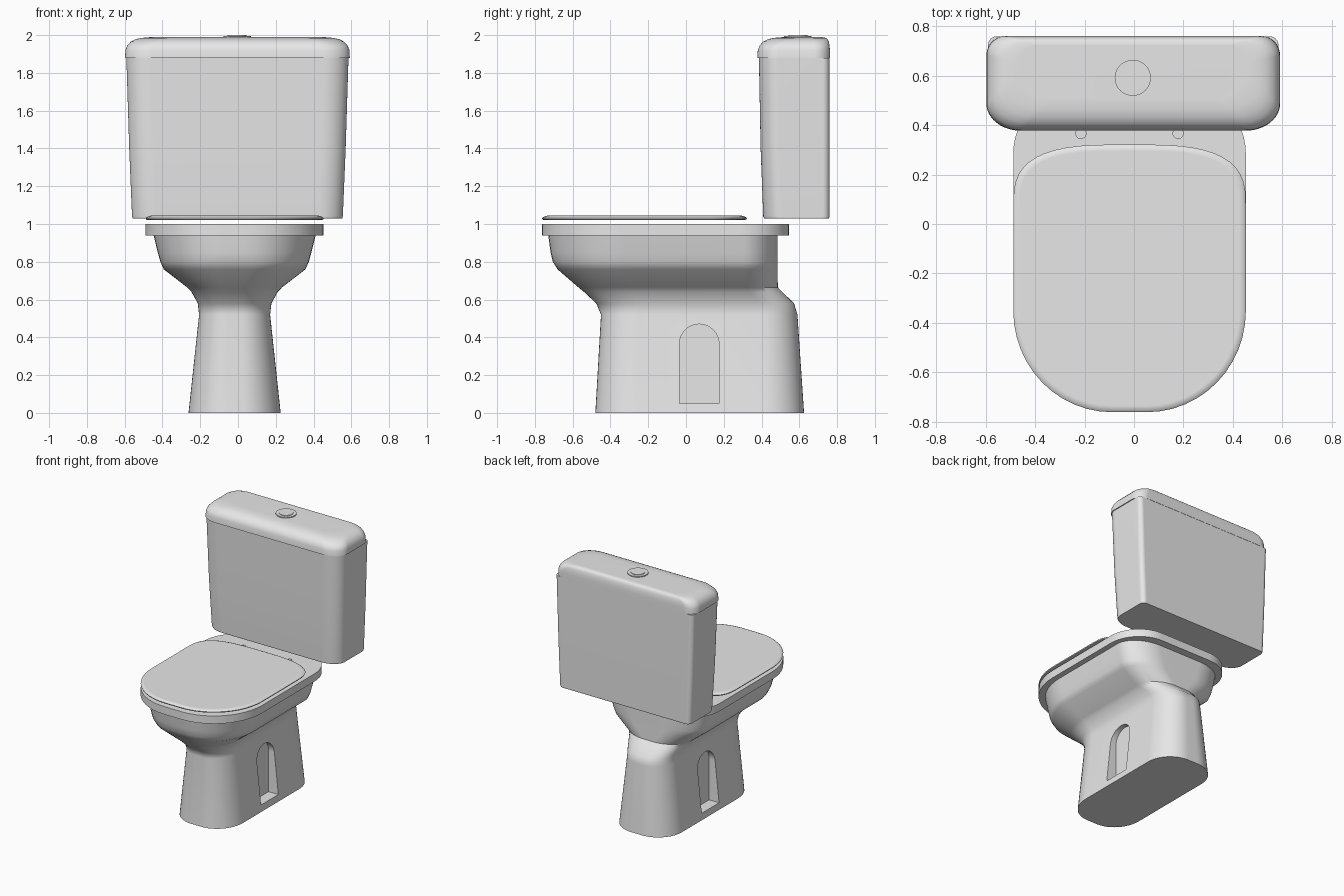
import bpy, bmesh
from math import sin, cos, pi, radians
from mathutils import Vector

cube = bpy.data.objects.get("Cube")
if cube:
    bpy.data.objects.remove(cube, do_unlink=True)

ceramic = bpy.data.materials.new("grey ceramic")
ceramic.use_nodes = True
GREY = (0.8, 0.8, 0.8, 1)
ceramic.diffuse_color = GREY
ceramic.node_tree.nodes["Principled BSDF"].inputs["Base Color"].default_value = GREY


def outline(cx, half, y0, y1, front, back, power=2, steps=12):
    """Rounded rectangle with elliptical corners, sized apart at front and back."""
    points = []
    for quarter in range(4):
        rx, ry = back if quarter < 2 else front
        for i in range(steps + 1):
            a = (quarter + i / steps) * pi / 2
            c, s = cos(a), sin(a)
            p = 2 / power if quarter < 2 else 1
            ox = abs(c) ** p * rx + half - rx
            oy = abs(s) ** p * ry
            side = 1 if quarter in (0, 3) else -1
            y = y1 - ry + oy if quarter < 2 else y0 + ry - oy
            points.append((cx + side * ox, y))
    return points


def make_object(name, bm):
    bmesh.ops.remove_doubles(bm, verts=bm.verts, dist=0.0005)
    bmesh.ops.recalc_face_normals(bm, faces=bm.faces)
    mesh = bpy.data.meshes.new(name)
    bm.to_mesh(mesh)
    bm.free()
    mesh.materials.append(ceramic)
    obj = bpy.data.objects.new(name, mesh)
    bpy.context.collection.objects.link(obj)
    return obj


def loft(name, cx, sections, power=2):
    """Skin a stack of outlines: (z, half width, y front, y back, corners)."""
    bm = bmesh.new()
    rings = []
    for z, *shape in sections:
        rings.append([bm.verts.new((x, y, z)) for x, y in outline(cx, *shape, power)])
    n = len(rings[0])
    for low, high in zip(rings, rings[1:]):
        for i in range(n):
            j = (i + 1) % n
            bm.faces.new((low[i], low[j], high[j], high[i]))
    bm.faces.new(rings[0][::-1])
    bm.faces.new(rings[-1])
    return make_object(name, bm)


def prism(name, points, direction):
    bm = bmesh.new()
    face = bm.faces.new([bm.verts.new(p) for p in points])
    new = bmesh.ops.extrude_face_region(bm, geom=[face])["geom"]
    bmesh.ops.translate(bm, vec=Vector(direction),
                        verts=[v for v in new if isinstance(v, bmesh.types.BMVert)])
    return make_object(name, bm)


def activate(obj):
    bpy.ops.object.select_all(action="DESELECT")
    obj.select_set(True)
    bpy.context.view_layer.objects.active = obj


def cut(obj, cutter):
    cutter.hide_render = True
    mod = obj.modifiers.new("cut", "BOOLEAN")
    mod.operation = "DIFFERENCE"
    mod.solver = "EXACT"
    mod.object = cutter
    activate(obj)
    bpy.ops.object.modifier_apply(modifier=mod.name)
    bpy.data.objects.remove(cutter, do_unlink=True)


def circle(x, y, z, r, n=20):
    return [(x + r * cos(i * 2 * pi / n), y + r * sin(i * 2 * pi / n), z) for i in range(n)]


BOWL_X = -0.018
TANK_X = -0.003

# Pedestal and bowl in one skin
bowl = loft("bowl_and_pedestal", BOWL_X, [
    (0.00, 0.244, -0.48, 0.625, (0.20, 0.22), (0.20, 0.20)),
    (0.52, 0.188, -0.45, 0.59, (0.15, 0.20), (0.16, 0.18)),
    (0.58, 0.195, -0.475, 0.572, (0.16, 0.22), (0.16, 0.18)),
    (0.64, 0.228, -0.54, 0.51, (0.19, 0.26), (0.19, 0.17)),
    (0.665, 0.252, -0.57, 0.486, (0.21, 0.28), (0.21, 0.17)),
    (0.76, 0.375, -0.68, 0.485, (0.32, 0.36), (0.25, 0.18)),
    (0.80, 0.393, -0.705, 0.485, (0.34, 0.38), (0.25, 0.18)),
    (0.85, 0.407, -0.717, 0.485, (0.36, 0.39), (0.25, 0.18)),
    (0.945, 0.43, -0.73, 0.485, (0.38, 0.40), (0.25, 0.18)),
])

# Arched niche on both sides of the pedestal
for side in (-1, 1):
    x = BOWL_X + side * 0.155
    arch = [(x, 0.07 + 0.105 * cos(i * pi / 16), 0.365 + 0.105 * sin(i * pi / 16))
            for i in range(17)]
    arch += [(x, -0.035, 0.05), (x, 0.175, 0.05)]
    cut(bowl, prism("niche_cutter", arch, (side * 0.3, 0, 0)))

# Flat rim with two hinge holes
rim_ends = ((0.40, 0.41), (0.25, 0.26))
rim = loft("rim", BOWL_X, [(z, 0.471, -0.762, 0.545, *rim_ends) for z in (0.94, 1.0)])
for side in (-1, 1):
    cut(rim, prism("hinge_hole_cutter", circle(BOWL_X + side * 0.197, 0.367, 0.98, 0.021),
                   (0, 0, 0.1)))

# Closed seat cover hovering above the rim
cover = loft("seat_cover", BOWL_X, [
    (z, 0.471 - d, -0.762 + d, 0.322 - d, (0.40 - d, 0.41 - d), (0.45 - d, 0.25 - d))
    for z, d in ((1.02, 0.012), (1.024, 0.002), (1.031, 0.0), (1.038, 0.008), (1.044, 0.026))
], power=3)

# Tapered water tank
tank = loft("tank", TANK_X, [
    (1.03, 0.555, 0.413, 0.757, (0.13, 0.10), (0.035, 0.035)),
    (1.04, 0.558, 0.409, 0.76, (0.13, 0.10), (0.035, 0.035)),
    (1.40, 0.573, 0.395, 0.76, (0.13, 0.10), (0.035, 0.035)),
    (1.88, 0.588, 0.386, 0.76, (0.13, 0.10), (0.035, 0.035)),
])

# Tank lid, softly rounded except along the back
tank_lid = loft("tank_lid", TANK_X, [
    (z, 0.595 - d, 0.378 + d, 0.762 - b, (0.14, 0.11), (0.08, 0.08))
    for z, d, b in ((1.88, 0.0, 0.0), (1.92, 0.002, 0.0), (1.945, 0.012, 0.002),
                    (1.965, 0.03, 0.006), (1.978, 0.055, 0.012), (1.985, 0.085, 0.02),
                    (1.989, 0.13, 0.04))
])

# Flush button: collar and raised centre
collar = prism("button_collar", circle(-0.005, 0.592, 1.97, 0.073, 32), (0, 0, 0.026))
button = prism("flush_button", circle(-0.005, 0.592, 1.97, 0.05, 32), (0, 0, 0.03))

for obj in (bowl, rim, cover, tank, tank_lid, collar, button):
    activate(obj)
    bpy.ops.object.shade_smooth_by_angle(angle=radians(35))
    weighted = obj.modifiers.new("weighted normals", "WEIGHTED_NORMAL")
    weighted.keep_sharp = True
